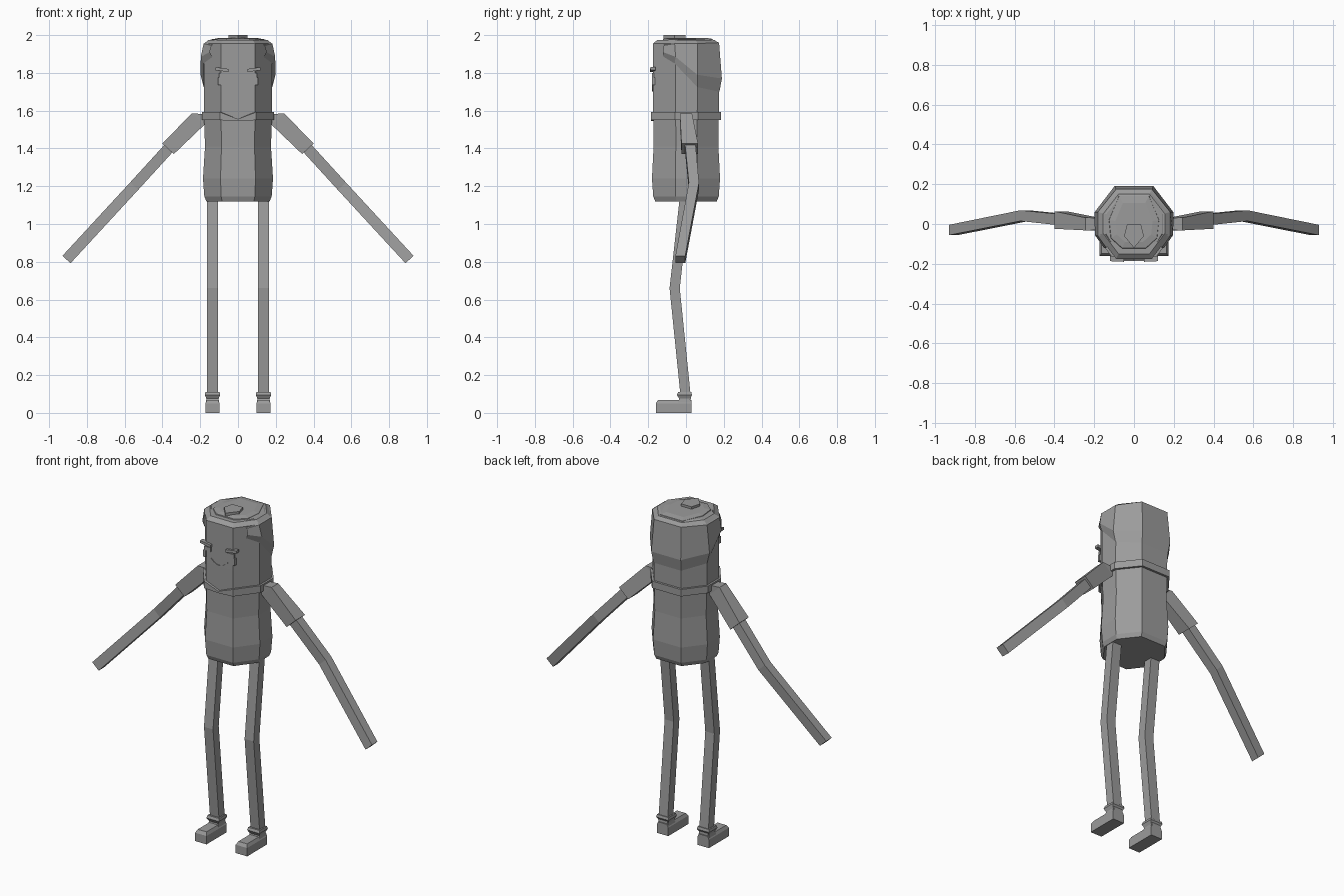
import bpy, bmesh, math
from mathutils import Vector

if "Cube" in bpy.data.objects:
    bpy.data.objects.remove(bpy.data.objects["Cube"])

grey = bpy.data.materials.new("warm_grey")
grey.diffuse_color = (0.33, 0.33, 0.33, 1)
grey.use_nodes = True
grey.node_tree.nodes["Principled BSDF"].inputs["Base Color"].default_value = grey.diffuse_color


def finish(name, bm):
    bmesh.ops.recalc_face_normals(bm, faces=bm.faces)
    me = bpy.data.meshes.new(name)
    bm.to_mesh(me)
    bm.free()
    me.materials.append(grey)
    ob = bpy.data.objects.new(name, me)
    bpy.context.collection.objects.link(ob)
    return ob


def loft(name, rings, capped=True, closed=False):
    """Skin a row of equal-sized rings; closed joins the last ring to the first."""
    bm = bmesh.new()
    rows = [[bm.verts.new(p) for p in r] for r in rings]
    n = len(rows[0])
    pairs = list(zip(rows, rows[1:])) + ([(rows[-1], rows[0])] if closed else [])
    for a, b in pairs:
        for i in range(n):
            j = (i + 1) % n
            bm.faces.new((a[i], a[j], b[j], b[i]))
    if capped and not closed:
        bm.faces.new(rows[0])
        bm.faces.new(rows[-1])
    return finish(name, bm)


def box(name, x0, x1, y0, y1, z0, z1):
    return loft(name, [[(x0, y0, z), (x1, y0, z), (x1, y1, z), (x0, y1, z)] for z in (z0, z1)])


def octagon(sx, sy, z, dy=0):
    half = [(.09, -.175), (.18, -.055), (.18, .06), (.09, .175)]
    pts = [(0, -.175)] + half + [(0, .175)] + [(-x, y) for x, y in reversed(half)]
    return [(x * sx, y * sy + dy, z) for x, y in pts]


# Torso and head: one long faceted column
loft("body", [octagon(s, t, z) for s, t, z in (
    (.93, .93, 1.12), (.99, .99, 1.145), (1.03, 1.03, 1.24), (.97, .98, 1.41),
    (1, .99, 1.57), (1, 1, 1.70), (1, 1, 1.955), (.86, .86, 1.975))])

# Collar band, dipping to a thin point at the front
rings = []
for i, (x, y, z) in enumerate(octagon(1, 1, 0)):
    lo, hi = (1.545, 1.556) if i == 0 else (1.55, 1.592)
    k = 1.065
    rings.append([(x * .97, y * .97, lo), (x * k, y * k, lo), (x * k, y * k, hi), (x * .97, y * .97, hi)])
loft("collar", rings, closed=True)

# Hair shell: sloping lower edge at the sides, bulging at the back
half = [(.135, -.118, 1.885), (.182, -.06, 1.85), (.182, .06, 1.725), (.092, .177, 1.70)]
bulge = [(.150, -.122, 1.91), (.197, -.055, 1.885), (.198, .06, 1.79), (.098, .190, 1.77)]
upper = [(.140, -.118, 1.945), (.182, -.06, 1.955), (.182, .06, 1.955), (.09, .175, 1.96)]
inner = [(.11, -.10, 1.975), (.14, -.05, 1.978), (.14, .05, 1.978), (.07, .135, 1.98)]


def mirror(row):
    return row + [(-x, y, z) for x, y, z in reversed(row)]


bm = bmesh.new()
grid = [[bm.verts.new(p) for p in mirror(r)] for r in (half, bulge, upper, inner)]
for a, b in zip(grid, grid[1:]):
    for i in range(7):
        bm.faces.new((a[i], a[i + 1], b[i + 1], b[i]))
bm.faces.new(grid[-1])
finish("hair", bm)

# Crown plate and small pentagonal tuft on top
crown = [(.06, -.12), (.115, -.07), (.125, .02), (.075, .14)]
crown = crown + [(-x, y) for x, y in reversed(crown)]
loft("crown", [[(x * s, y * s, z) for x, y in crown] for s, z in ((1.05, 1.965), (1, 1.98), (.75, 1.986))])
tuft = [(0, -.12), (.05, -.06), (.035, -.003), (-.035, -.003), (-.05, -.06)]
loft("tuft", [[(x, y, z) for x, y in tuft] for z in (1.97, 2.0)])

# Mouth: a thin curved strip
arc = [(-.055 + .11 * i / 6) for i in range(7)]
rings = []
for x in arc:
    z = 1.705 + .03 * (x / .055) ** 2
    rings.append([(x, -.179, z - .003), (x, -.179, z + .003), (x, -.172, z + .003), (x, -.172, z - .003)])
loft("mouth", rings)

n = Vector((.735, 0, .68))
yax = Vector((0, 1, 0))


def limb_ring(c, a, b, up, side):
    c = Vector(c)
    return [c + up * (a * i) + yax * (b * j) for i, j in ((1, 1), (1, -1), (-1, -1), (-1, 1))]


def arm_ring(c, a, b, s):
    return [(s * p.x, p.y, p.z) for p in limb_ring(c, a, b, n, yax)]


for s, side in ((1, "left"), (-1, "right")):
    # Eyes and brows
    box(side + "_eye", s * .055, s * .10, -.181, -.17, 1.775, 1.80)
    box(side + "_eye_corner", s * .088, s * .105, -.181, -.165, 1.735, 1.775)
    loft(side + "_brow", [[(s * x, y, z), (s * x, y + .025, z), (s * x, y + .025, z + .016), (s * x, y, z + .016)]
                          for x, y, z in ((.05, -.19, 1.805), (.12, -.187, 1.814))])
    # Sleeve and bare arm
    loft(side + "_sleeve", [
        [(s * .15, .03, 1.58), (s * .15, -.03, 1.58), (s * .15, -.03, 1.49), (s * .15, .03, 1.49)],
        arm_ring((.212, 0, 1.555), .045, .032, s), arm_ring((.37, .02, 1.398), .041, .044, s)])
    loft(side + "_arm", [
        arm_ring((.34, .02, 1.43), .029, .028, s), arm_ring((.55, .042, 1.20), .029, .027, s),
        arm_ring((.908, -.03, .812), .029, .026, s)])
    # Leg with a bent knee
    loft(side + "_leg", [[(s * (.135 + i * .03), y + j * .027, z) for i, j in ((-1, -1), (1, -1), (1, 1), (-1, 1))]
                         for y, z in ((-.005, 1.15), (-.06, .66), (0, .07))])
    # Shoe: foot with bevelled top, narrow ankle, flared cuff
    loft(side + "_foot", [[(s * (.135 + i * w), y, z) for i, y in ((-1, f), (1, f), (1, .03), (-1, .03))]
                          for w, f, z in ((.038, -.16, 0), (.038, -.16, .05), (.029, -.148, .068))])
    loft(side + "_ankle_cuff", [[(s * (.135 + i * w), y, z) for i, y in ((-1, f), (1, f), (1, b), (-1, b))]
                                for w, f, b, z in ((.036, -.045, .03, .05), (.032, -.036, .02, .075),
                                                   (.041, -.048, .032, .095), (.038, -.042, .028, .11))])
